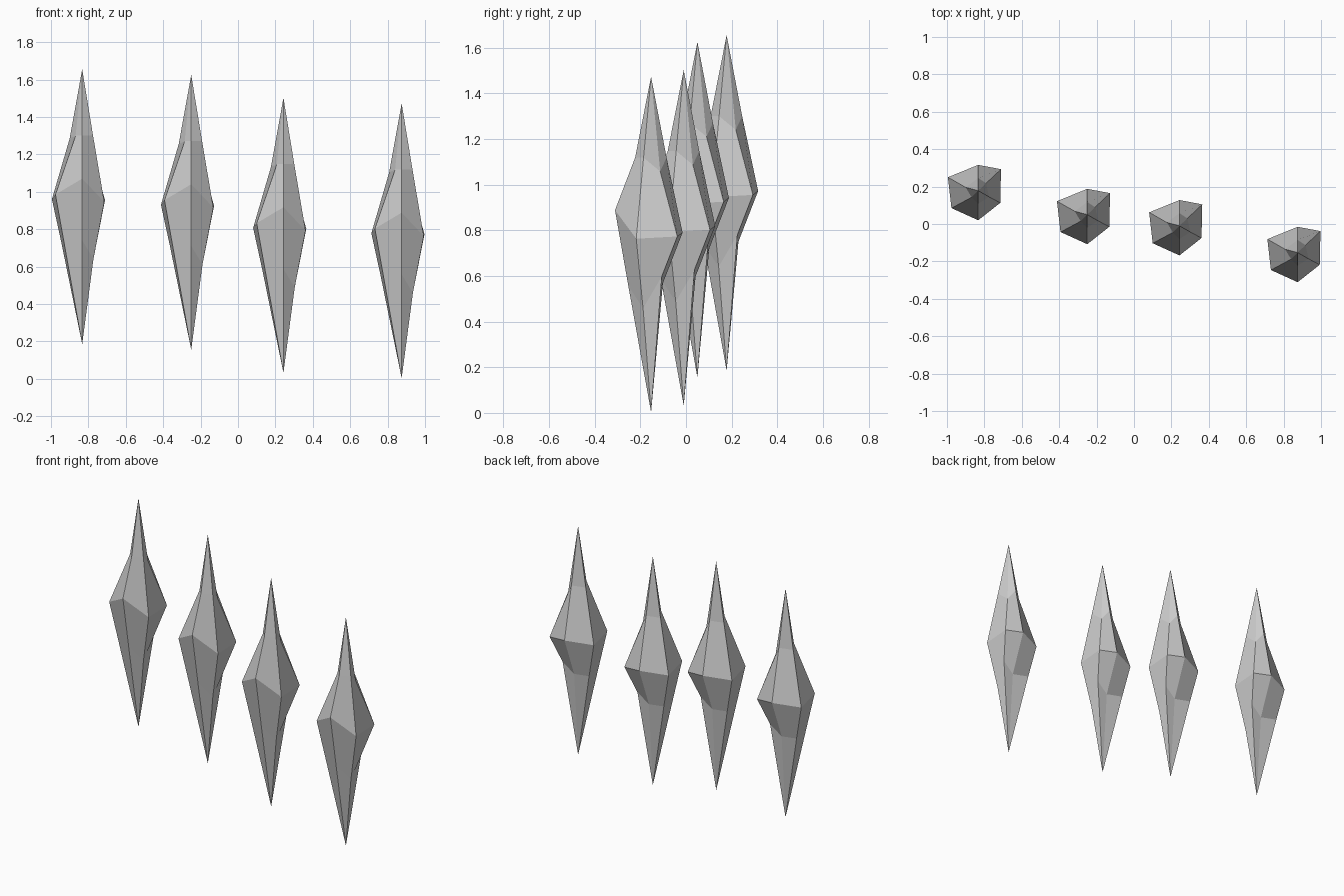
import bpy
import bmesh

cube = bpy.data.objects.get("Cube")
if cube:
    bpy.data.objects.remove(cube, do_unlink=True)

# One stone grey for every crystal
stone = bpy.data.materials.new("stone_grey")
stone.use_nodes = True
grey = (0.6, 0.6, 0.6, 1)
stone.diffuse_color = grey
stone.node_tree.nodes["Principled BSDF"].inputs["Base Color"].default_value = grey

# Rough six-sided rings, anticlockwise from the front corner
HALF_HEIGHT = 0.735
upper_ring = [(0, -.07, .38), (.058, -.033, .38), (.042, .04, .32),
              (0, .068, .38), (-.067, .018, .365), (-.035, -.035, .38)]
waist_ring = [(0, -.158, .15), (.118, -.065, .025), (.122, .115, .035),
              (0, .138, .052), (-.162, .072, .04), (-.143, -.093, .065)]
lower_ring = [(0, -.1, -.18), (.06, -.035, -.28), (.077, .047, -.14),
              (0, .04, -.2), (-.114, .051, -.18), (-.099, -.064, -.18)]


def build_crystal_mesh():
    """Pointed shard: three rings closed by a tip at each end."""
    bm = bmesh.new()
    rings = [[bm.verts.new(p) for p in ring]
             for ring in (lower_ring, waist_ring, upper_ring)]
    bottom = bm.verts.new((0, 0, -HALF_HEIGHT))
    top = bm.verts.new((0, 0, HALF_HEIGHT))
    count = len(waist_ring)
    for i in range(count):
        j = (i + 1) % count
        bm.faces.new((bottom, rings[0][j], rings[0][i]))
        bm.faces.new((top, rings[-1][i], rings[-1][j]))
        for low, high in zip(rings, rings[1:]):
            bm.faces.new((low[i], low[j], high[j], high[i]))
    bmesh.ops.recalc_face_normals(bm, faces=bm.faces)
    mesh = bpy.data.meshes.new("crystal")
    bm.to_mesh(mesh)
    bm.free()
    mesh.materials.append(stone)
    return mesh


# Four identical floating crystals in a descending row
crystal_mesh = build_crystal_mesh()
centres = {
    "crystal_far_right": (-.833, .178, .92),
    "crystal_right": (-.25, .05, .89),
    "crystal_left": (.243, -.01, .767),
    "crystal_far_left": (.875, -.153, .738),
}
for name, centre in centres.items():
    crystal = bpy.data.objects.new(name, crystal_mesh)
    crystal.location = centre
    bpy.context.collection.objects.link(crystal)
